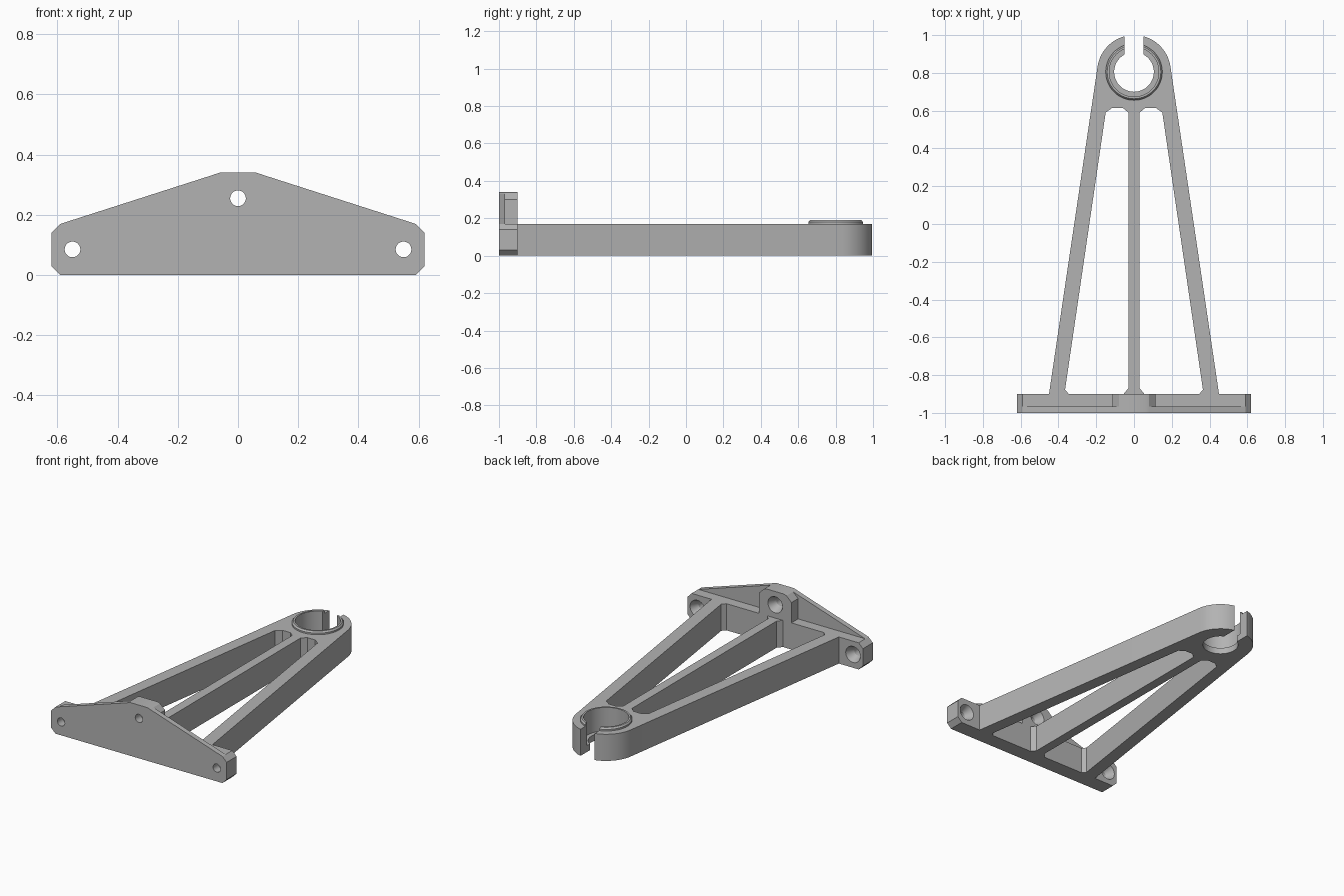
import bpy, bmesh, math
from mathutils import Matrix, Vector

cube = bpy.data.objects.get("Cube")
if cube:
    bpy.data.objects.remove(cube, do_unlink=True)

grey = bpy.data.materials.new("plain grey")
grey.use_nodes = True
colour = (0.45, 0.45, 0.45, 1)
grey.diffuse_color = colour
grey.node_tree.nodes["Principled BSDF"].inputs["Base Color"].default_value = colour


def add_object(name, bm):
    bmesh.ops.recalc_face_normals(bm, faces=bm.faces)
    mesh = bpy.data.meshes.new(name)
    bm.to_mesh(mesh)
    bm.free()
    mesh.materials.append(grey)
    ob = bpy.data.objects.new(name, mesh)
    bpy.context.collection.objects.link(ob)
    return ob


def extrude(name, outline, low, high, upright=False):
    """Extrude an outline along z, or along y when upright."""
    bm = bmesh.new()
    place = (lambda a, b, d: (a, d, b)) if upright else (lambda a, b, d: (a, b, d))
    face = bm.faces.new([bm.verts.new(place(a, b, low)) for a, b in outline])
    new = bmesh.ops.extrude_face_region(bm, geom=[face])["geom"]
    verts = [v for v in new if isinstance(v, bmesh.types.BMVert)]
    bmesh.ops.translate(bm, verts=verts, vec=place(0, 0, high - low))
    return add_object(name, bm)


def cone(name, centre, r1, r2, depth, along_y=False):
    """Round solid starting at centre, running along +z or +y."""
    bm = bmesh.new()
    bmesh.ops.create_cone(bm, cap_ends=True, segments=64, radius1=r1, radius2=r2, depth=depth,
                          matrix=Matrix.Translation((0, 0, depth / 2)))
    turn = Matrix.Rotation(-math.pi / 2 if along_y else 0, 4, 'X')
    bm.transform(Matrix.Translation(Vector(centre)) @ turn)
    return add_object(name, bm)


def combine(target, tool, operation):
    mod = target.modifiers.new(operation, 'BOOLEAN')
    mod.operation, mod.solver, mod.object = operation, 'EXACT', tool
    bpy.context.view_layer.objects.active = target
    bpy.ops.object.modifier_apply(modifier=mod.name)
    bpy.data.objects.remove(tool, do_unlink=True)


def mirrored(half):
    return half + [(-a, b) for a, b in reversed(half)]


thick = 0.17
back = -0.9
eye_y, eye_r = 0.805, 0.195

# Arm frame: tapering arms, centre rib and rounded end
half = [(0.055, back), (0.03, -0.87), (0.03, 0.59), (0.06, 0.615), (0.115, 0.615),
        (0.15, 0.59), (0.365, -0.877), (0.345, back), (0.45, back)]
for i in range(17):
    t = math.radians(8.6 + (89.5 - 8.6) * i / 16)
    half.append((eye_r * math.cos(t), eye_y + eye_r * math.sin(t)))
frame = extrude("arm_frame", mirrored(half), 0, thick)

# Raised collar, stepped bore and open slot
combine(frame, cone("collar", (0, eye_y, thick - 0.02), 0.15, 0.15, 0.03), 'UNION')
combine(frame, cone("collar_top", (0, eye_y, thick + 0.01), 0.15, 0.142, 0.01), 'UNION')
combine(frame, cone("bore", (0, eye_y, -0.1), 0.105, 0.105, 0.5), 'DIFFERENCE')
combine(frame, cone("seat", (0, eye_y, 0.04), 0.131, 0.131, 0.4), 'DIFFERENCE')
slot = [(-0.05, eye_y), (0.05, eye_y), (0.05, 1.2), (-0.05, 1.2)]
combine(frame, extrude("slot", slot, -0.1, 0.5), 'DIFFERENCE')

# Mounting plate: thick lower beam, thin gable and upper boss
beam = mirrored([(0.59, 0), (0.62, 0.03), (0.62, 0.14), (0.59, thick)])
plate = extrude("mounting_plate", beam, -1, back, True)
gable = mirrored([(0.55, 0.1), (0.59, thick), (0.06, 0.34)])
combine(plate, extrude("gable", gable, -1, -0.967, True), 'UNION')
boss = mirrored([(0.115, 0.1), (0.115, 0.3), (0.08, 0.334), (0.06, 0.34)])
combine(plate, extrude("boss", boss, -1, back, True), 'UNION')

# Countersunk screw holes
for x, z in ((-0.55, 0.085), (0.55, 0.085), (0, 0.255)):
    combine(plate, cone("hole", (x, -1.1, z), 0.026, 0.026, 0.4, True), 'DIFFERENCE')
    combine(plate, cone("sink", (x, back - 0.05, z), 0.026, 0.052, 0.051, True), 'DIFFERENCE')

# Smooth round surfaces, keep edges crisp
for ob in (frame, plate):
    bpy.ops.object.select_all(action='DESELECT')
    ob.select_set(True)
    bpy.context.view_layer.objects.active = ob
    bpy.ops.object.shade_smooth_by_angle(angle=math.radians(20))
